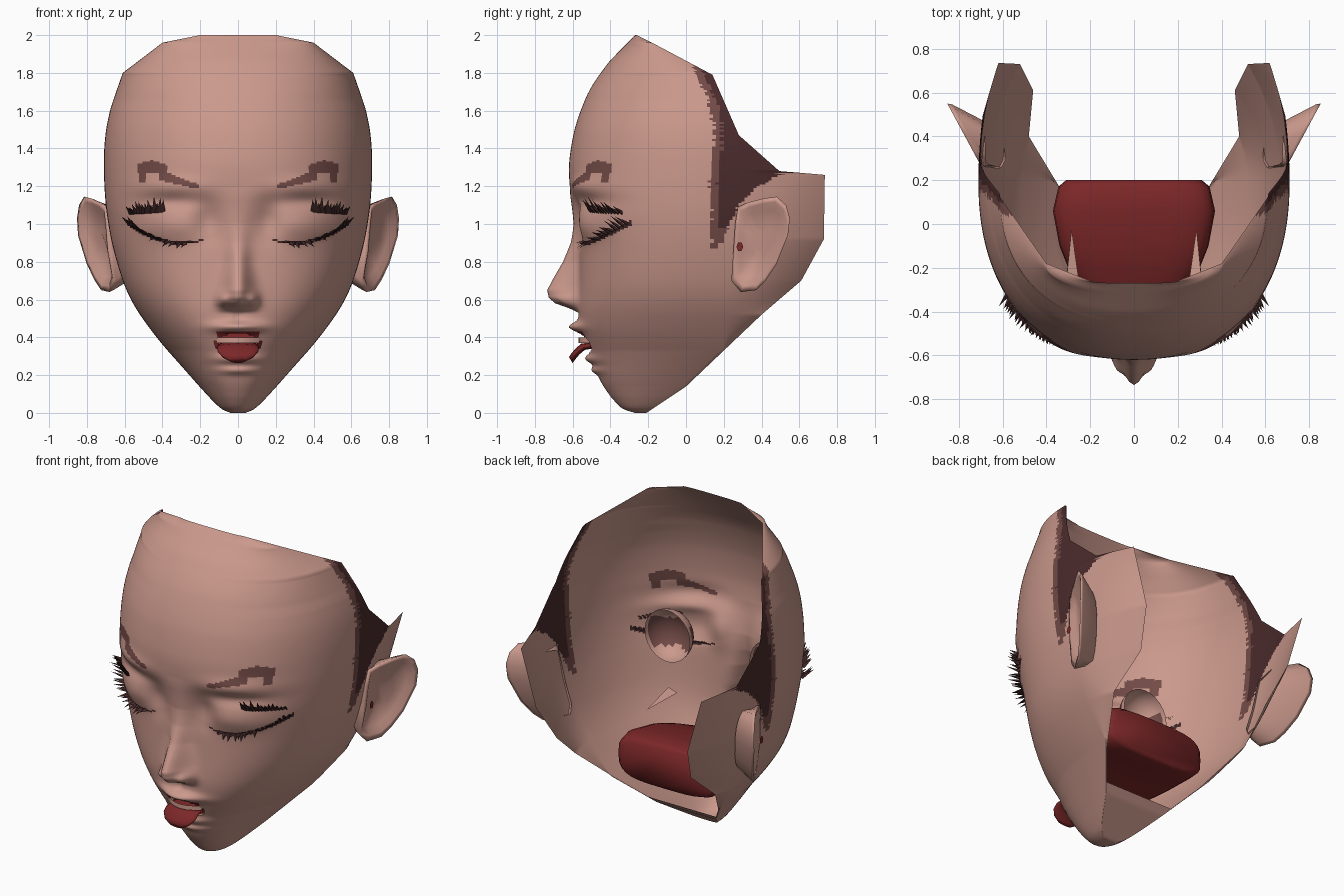
import bpy, math, random
from math import exp, sin, cos, pi

if "Cube" in bpy.data.objects:
    bpy.data.objects.remove(bpy.data.objects["Cube"])

random.seed(3)


def material(name, r, g, b):
    m = bpy.data.materials.new(name)
    m.diffuse_color = (r, g, b, 1)
    m.use_nodes = True
    m.node_tree.nodes["Principled BSDF"].inputs["Base Color"].default_value = m.diffuse_color
    return m


SKIN = material("skin", .60, .32, .265)
HAIR = material("dark_hair", .070, .024, .025)
BROWN = material("soft_brown", .17, .070, .063)
RED = material("mouth_red", .20, .020, .021)
LASH = material("lash_black", .055, .021, .021)


def mesh(name, verts, faces, mats, smooth=True, rule=None):
    me = bpy.data.meshes.new(name)
    me.from_pydata(verts, [], faces)
    for m in mats:
        me.materials.append(m)
    for p in me.polygons:
        p.use_smooth = smooth
        if rule:
            p.material_index = rule(*p.center)
    ob = bpy.data.objects.new(name, me)
    bpy.context.collection.objects.link(ob)
    return ob


def loft(name, rings, mats, caps=(True, True), smooth=True, rule=None):
    n = len(rings[0])
    verts = [v for r in rings for v in r]
    faces = [(i * n + j, i * n + (j + 1) % n, (i + 1) * n + (j + 1) % n, (i + 1) * n + j)
             for i in range(len(rings) - 1) for j in range(n)]
    if caps[0]:
        faces.append(tuple(range(n))[::-1])
    if caps[1]:
        faces.append(tuple((len(rings) - 1) * n + j for j in range(n)))
    return mesh(name, verts, faces, mats, smooth, rule)


def lerp(tab, z):
    for (a, p), (b, q) in zip(tab, tab[1:]):
        if z <= b:
            return p + (q - p) * max(0, z - a) / (b - a)
    return tab[-1][1]


def soft(tab, z):
    d = min(.06 + .05 * min(1, z), z * .6, (2 - z) * .6)
    return sum(lerp(tab, z + d * k / 5) for k in range(-5, 6)) / 11


def bump(x, z, cx, cz, sx, sz):
    return exp(-((x - cx) / sx) ** 2 - ((z - cz) / sz) ** 2)


# Head profiles by height: front line, half width, rear edge depth and half width, squareness
FRONT = [(0, -.27), (.02, -.34), (.12, -.43), (.2, -.47), (.3, -.50), (.4, -.55), (.5, -.575), (.8, -.565),
         (1, -.565), (1.1, -.60), (1.23, -.625), (1.4, -.615), (1.6, -.565), (1.8, -.466), (2, -.27)]
WIDTH = [(0, .04), (.02, .09), (.1, .17), (.2, .257), (.4, .435), (.6, .575), (.8, .645), (1, .69), (1.2, .71),
         (1.45, .71), (1.6, .68), (1.8, .61), (1.96, .40), (2, .2)]
REAR = [(0, -.21), (.14, 0), (.52, .40), (.70, .61), (.92, .73), (1.265, .735), (1.275, .5), (1.47, .28),
        (1.79, .14), (1.96, -.18), (2, -.26)]
REARW = [(0, .04), (.14, .20), (.3, .34), (.52, .48), (.70, .46), (.92, .52), (1.265, .62), (1.275, .69),
         (1.47, .705), (1.6, .68), (1.8, .61), (1.96, .40), (2, .2)]
SQUARE = [(0, 2.2), (.4, 2.3), (.7, 2.45), (1, 2.45), (1.3, 2.25), (2, 2.2)]
NOSE = [(.53, 0), (.555, .05), (.58, .12), (.61, .155), (.65, .165), (.72, .13), (.8, .085), (.9, .045),
        (1, .02), (1.2, 0)]
NOSEW = [(.5, .08), (.65, .072), (.8, .055), (1, .06), (1.2, .1)]


def lid_line(x):
    return .9 + 1.3 * (abs(x) - .3) ** 2


def relief(x, z):
    """Forward relief of nose, lids and lips."""
    x = abs(x)
    d = lerp(NOSE, z) * exp(-(x / lerp(NOSEW, z)) ** 2)
    d += .05 * bump(x, z, .08, .6, .03, .035)
    d -= .035 * bump(x, z, .16, 1.02, .07, .1) + .02 * bump(x, z, .36, 1.12, .16, .04)
    step = 1 / (1 + exp(-(z - lid_line(x)) / .008))
    d += .035 * bump(x, z, .36, .99, .17, .09) * (.5 + .5 * step)
    d += .02 * bump(x, z, .36, 1.2, .17, .05)
    d += .06 * bump(x, z, 0, .455, .12, .028) - .012 * bump(x, z, 0, .51, .02, .03)
    d += .035 * bump(x, z, 0, .285, .11, .025) + .025 * bump(x, z, 0, .225, .1, .02)
    return d


def half_depth(z):
    return min(.2, lerp(REAR, z))


def half_width(z):
    t = min(1, max(0, (z - 1.5) / .2))        # crisp corners near the top rim
    return soft(WIDTH, z) * (1 - t) + lerp(WIDTH, z) * t


def surf(x, z):
    w, yc, yf, p = half_width(z), half_depth(z), soft(FRONT, z), soft(SQUARE, z)
    c = max(0, 1 - min(1, abs(x) / w) ** p) ** (1 / p)
    return yc - (yc - yf) * c - relief(x, z) * min(1, c * 2)


# Head shell
NF, NB, NZ = 84, 34, 200
cols = list(range(-NF - NB, NF + NB + 1))
verts = []
for i in range(NZ + 1):
    z = 2 * i / NZ
    w, yc = half_width(z), half_depth(z)
    for j in cols:
        s = 1 if j >= 0 else -1
        if abs(j) <= NF:
            x = w * max(0, sin(abs(j) / NF * pi / 2)) ** (2 / soft(SQUARE, z))
            verts.append((s * x, surf(x, z), z))
        else:
            t = (abs(j) - NF) / NB
            wb = min(w, lerp(REARW, z))
            verts.append((s * (w + (wb - w) * t * t), yc + (lerp(REAR, z) - yc) * t, z))
n = len(cols)
faces = []
for i in range(NZ):
    for j in range(n - 1):
        f = (i * n + j, i * n + j + 1, (i + 1) * n + j + 1, (i + 1) * n + j)
        cx = sum(verts[k][0] for k in f) / 4
        cy = sum(verts[k][1] for k in f) / 4
        cz = sum(verts[k][2] for k in f) / 4
        if cy > -.4 or (cx / .125) ** 2 + ((cz - .365) / .055) ** 2 > 1:   # mouth opening
            faces.append(f)
# Underside of the chin, joining both jaw edges
faces.append(tuple(range(n))[::-1])
for i in range(18):
    faces.append((i * n + n - 1, i * n, (i + 1) * n, (i + 1) * n + n - 1))

HAIRLINE = [(.87, .13), (1.2, .13), (1.5, .15), (1.6, .135), (1.7, .10), (1.83, .04)]
HAIRBACK = [(.87, .17), (.95, .21), (1.1, .28), (1.2, .38), (1.27, .51), (1.3, .8)]


def paint(x, y, z):
    a = abs(x)
    # temple hair with a lighter ragged fringe
    if .87 < z < 1.86 and y > -.05:
        edge = lerp(HAIRLINE, z) + random.uniform(-.01, .01)
        back = lerp(HAIRBACK, z) + random.uniform(-.006, .006)
        if edge < y < back:
            return 1 if y > edge + .04 and z > .98 else 2
    # eyebrows
    if y < -.2:
        if .21 < a < .42 and abs(z - (1.2 + (a - .22) * .3)) < .012 + (a - .21) * .08:
            return 2
        if .37 < a < .53 and 1.27 < z < 1.338 - abs(a - .46) * .3:
            return 2
        if .485 < a < .525 and 1.22 < z < 1.3:
            return 2
        # closed lid line and upper lip
        if .17 < a < .59 and abs(z - lid_line(a)) < .004 + .02 * (a - .17):
            return 4
        if a < .11 and .40 < z < .43:
            return 3
    return 0


mesh("head_shell", verts, faces, [SKIN, HAIR, BROWN, RED, LASH], rule=paint)


# Mouth cavity
def oval(y, rx, z0, z1, k=28, p=.55):
    pw = lambda v: math.copysign(abs(v) ** p, v)
    return [(rx * pw(cos(2 * pi * i / k)), y, (z0 + z1) / 2 + (z1 - z0) / 2 * pw(sin(2 * pi * i / k)))
            for i in range(k)]


loft("mouth_cavity", [oval(-.49, .10, .32, .42), oval(-.42, .14, .31, .46), oval(-.30, .23, .31, .52),
                      oval(-.2, .30, .32, .56), oval(-.1, .34, .34, .59), oval(.06, .37, .36, .61),
                      oval(.17, .345, .34, .61), oval(.2, .31, .35, .59)], [RED], caps=(False, True))

# Tongue
rings = []
for y, z, w in [(-.3, .37, .09), (-.48, .36, .1), (-.545, .35, .11), (-.575, .325, .108),
                (-.597, .298, .085), (-.61, .28, .045)]:
    rings.append([(w * cos(2 * pi * i / 16), y - .010 * sin(2 * pi * i / 16),
                   z + .016 * sin(2 * pi * i / 16)) for i in range(16)])
loft("tongue", rings, [RED])

# Upper teeth strip
tv, tf = [], []
for i in range(13):
    x = -.114 + .019 * i
    y = -.568 + 4 * x * x
    tv += [(x, y, .37), (x, y, .398)]
for i in range(12):
    tf.append((2 * i, 2 * i + 2, 2 * i + 3, 2 * i + 1))
mesh("upper_teeth", tv, tf, [SKIN])


def lash_row(name, s, specs):
    """Three-sided spikes: base (x, z) on the skin, tip offset (dx, dy, dz)."""
    v, f = [], []
    for x, z, dx, dy, dz, r in specs:
        y = surf(x, z) - .002
        b = len(v)
        v += [(s * (x - r), y, z), (s * (x + r), y + r * .5, z), (s * x, y + .012, z + r),
              (s * (x + dx), y + dy, z + dz)]
        f += [(b, b + 1, b + 3), (b + 1, b + 2, b + 3), (b + 2, b, b + 3)]
    mesh(name, v, f, [LASH], smooth=False)


EAR = [(.25, .85), (.26, 1.0), (.275, 1.09), (.33, 1.115), (.41, 1.135), (.48, 1.145), (.53, 1.10), (.55, 1.03),
       (.54, .94), (.48, .79), (.42, .70), (.37, .65), (.29, .64), (.24, .70)]
low, high = [], []
for i in range(22):
    t = i / 21
    x = .25 + .32 * t
    low.append((x, lid_line(x), .01 + .035 * t + random.uniform(-.012, .012), -.04 - .02 * t,
                -.02 + .075 * t * t + random.uniform(-.02, .02), .014))
for i in range(13):
    t = i / 12
    x = .40 + .16 * t
    high.append((x, 1.06 - .01 * t, -.005 + .04 * t, -.04, .08 - .03 * t + random.uniform(-.025, .02), .017))

for s, side in ((1, "right"), (-1, "left")):
    lash_row("lower_lashes_" + side, s, low)
    lash_row("upper_lashes_" + side, s, high)

    # Ear: root on the head, flared rim, sunken bowl
    def ear_x(y, z):
        return .685 + .54 * (y - .24) + .12 * (min(z, .9) - .9)

    def inset(k, sink):
        return [(s * (ear_x(.41 + (y - .41) * k, z) - sink), .41 + (y - .41) * k, .91 + (z - .91) * k) for y, z in EAR]
    root = [(s * (half_width(.91 + (z - .91) * .8) - .02), .37 + (y - .41) * .65, .91 + (z - .91) * .8)
            for y, z in EAR]
    ear_rings = [root, inset(.97, .02), inset(1, 0), inset(.88, .004), inset(.72, .03), inset(.3, .045)]
    if s > 0:
        ear_rings = [r[::-1] for r in ear_rings]
    loft("ear_" + side, ear_rings, [SKIN], caps=(False, True))
    mesh("ear_spot_" + side, [(s * .718, .285 + .018 * cos(k * pi / 3), .88 + .025 * sin(k * pi / 3))
                              for k in range(6)], [tuple(range(6))], [RED], smooth=False)

    # Eye cup behind the lids, open to the rear
    cup = []
    for i in range(9):
        a = pi / 2 * (i + .3) / 8.3
        cup.append([(s * (.36 + .155 * sin(a) * cos(2 * pi * k / 24)), -.33 - .14 * cos(a),
                     1.0 + .16 * sin(a) * sin(2 * pi * k / 24)) for k in range(24)])
    loft("eye_cup_" + side, cup, [SKIN, BROWN], caps=(True, False),
         rule=lambda x, y, z: 1 if .90 < z < 1.06 and y < -.36 else 0)

    # Thin inner fold above the mouth cavity
    mesh("inner_fold_" + side, [(s * .25, -.27, .70), (s * .31, -.27, .72), (s * .285, -.02, .68), (s * .31, -.25, .66)],
         [(0, 1, 2), (1, 3, 2), (3, 0, 2)], [SKIN], smooth=False)
